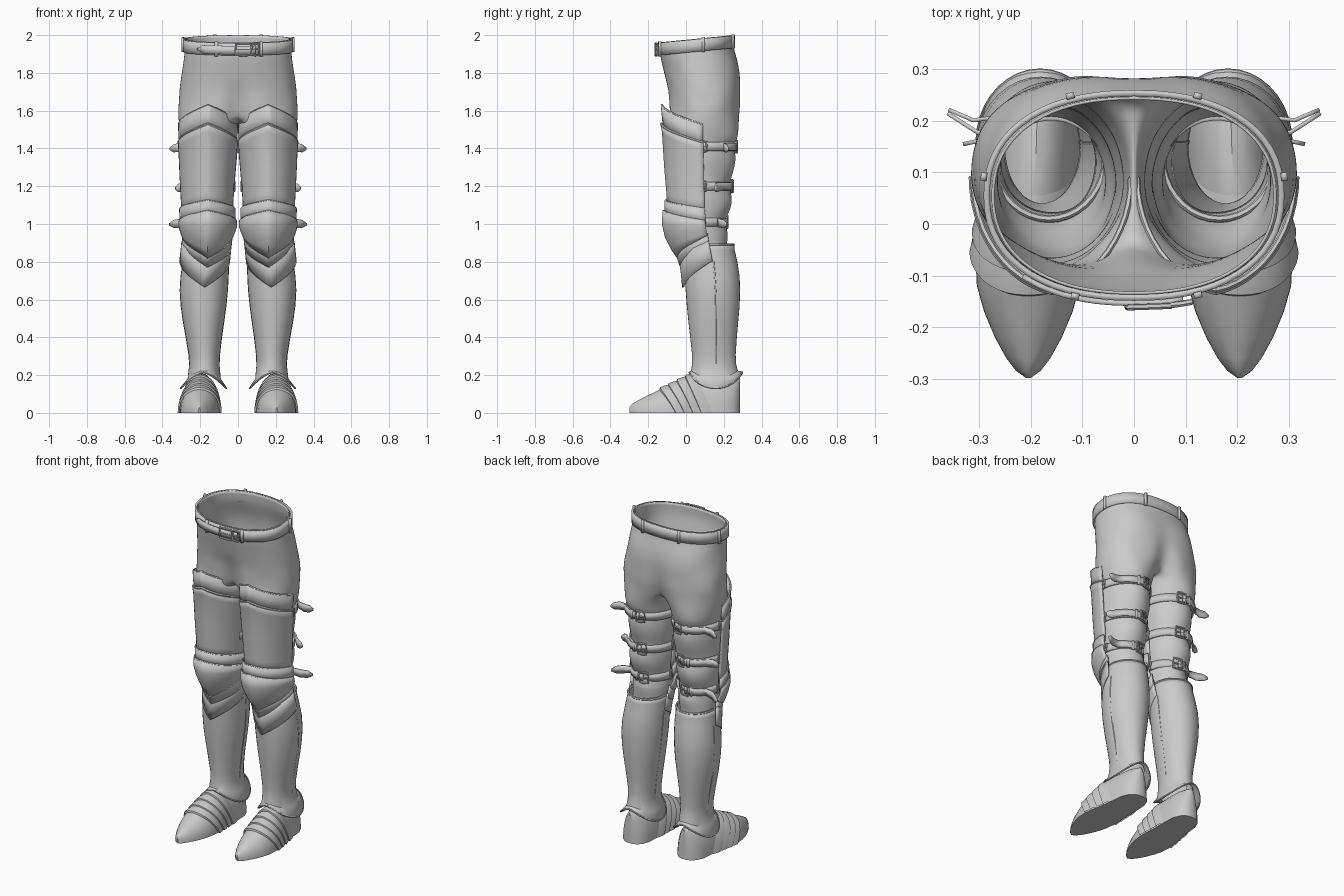
import bpy, bmesh
from math import sin, cos, pi, radians, copysign
from mathutils import Vector, noise

if "Cube" in bpy.data.objects:
    bpy.data.objects.remove(bpy.data.objects["Cube"])

grey = bpy.data.materials.new("plain grey")
grey.use_nodes = True
grey.diffuse_color = (0.6, 0.6, 0.6, 1)
grey.node_tree.nodes["Principled BSDF"].inputs["Base Color"].default_value = (0.6, 0.6, 0.6, 1)
parts = []


def finish(name, bm, solid=0, mirror=True, sub=0):
    bmesh.ops.recalc_face_normals(bm, faces=bm.faces)
    mesh = bpy.data.meshes.new(name)
    bm.to_mesh(mesh)
    bm.free()
    mesh.materials.append(grey)
    ob = bpy.data.objects.new(name, mesh)
    bpy.context.collection.objects.link(ob)
    parts.append(ob)
    if mirror:
        ob.modifiers.new("Mirror", 'MIRROR')
    if sub:
        ob.modifiers.new("Smooth", 'SUBSURF').levels = sub
        ob.modifiers["Smooth"].render_levels = sub
    if solid:
        m = ob.modifiers.new("Thickness", 'SOLIDIFY')
        m.thickness, m.offset = solid, 0
    return ob


def bridge(bm, a, b, closed):
    n = len(a)
    for i in range(n if closed else n - 1):
        j = (i + 1) % n
        bm.faces.new((a[i], a[j], b[j], b[i]))


def loft(name, rings, closed=True, loop=False, caps=False, **kw):
    bm = bmesh.new()
    rows = [[bm.verts.new(p) for p in r] for r in rings]
    for a, b in zip(rows, rows[1:]):
        bridge(bm, a, b, closed)
    if loop:
        bridge(bm, rows[-1], rows[0], closed)
    if caps:
        bm.faces.new(rows[0])
        bm.faces.new(rows[-1])
    return finish(name, bm, **kw)


def tube(name, pts, r, loop=False, **kw):
    rings, n = [], len(pts)
    for i, p in enumerate(pts):
        nxt = pts[(i + 1) % n] if loop else pts[min(i + 1, n - 1)]
        prv = pts[i - 1] if loop else pts[max(i - 1, 0)]
        t = (nxt - prv).normalized()
        u = t.cross(Vector((0.1, 0.2, 1))).normalized()
        v = u.cross(t)
        rings.append([p + r * (u * cos(k * pi / 3) + v * sin(k * pi / 3)) for k in range(6)])
    return loft(name, rings, loop=loop, caps=not loop, **kw)


def ribbon(name, pts, widths, solid=0.01, **kw):
    rings = [(p + Vector((0, 0, w / 2)), p - Vector((0, 0, w / 2))) for p, w in zip(pts, widths)]
    return loft(name, rings, closed=False, solid=solid, **kw)


def buckle(name, p, t, w, h, **kw):
    t = t.normalized() * w / 2
    up = Vector((0, 0, h / 2))
    corners = [t + up, up * 1.05, up - t, -t * 1.05, -up - t, -up * 1.05, t - up, t * 1.05]
    tube(name, [p + c for c in corners], 0.006, loop=True, **kw)
    tube(name + "_prong", [p - t, p + t], 0.004, **kw)


def oval(row, a, off=0.0):
    z, x0, x1, y0, y1 = row
    return Vector(((x0 + x1) / 2 + ((x1 - x0) / 2 + off) * cos(a),
                   (y0 + y1) / 2 + ((y1 - y0) / 2 + off) * sin(a), z))


# Trousers: half a pelvis that splits into one leg, mirrored
pelvis = [(1.975, .275, -.135, .245), (1.91, .28, -.137, .248), (1.85, .29, -.125, .27),
          (1.78, .298, -.112, .287), (1.71, .305, -.1, .297), (1.65, .312, -.093, .297),
          (1.59, .314, -.09, .291)]
thigh = [(1.50, .008, .305, -.085, .278), (1.45, .012, .30, -.085, .266), (1.41, .018, .293, -.085, .248),
         (1.36, .015, .296, -.08, .26), (1.28, .022, .292, -.075, .253), (1.20, .033, .283, -.07, .226),
         (1.14, .03, .286, -.065, .24), (1.07, .04, .28, -.06, .228), (1.01, .052, .27, -.05, .197),
         (.95, .045, .275, -.03, .226), (.88, .06, .265, 0, .21), (.80, .07, .26, .02, .22)]


def pelvis_point(row, a, off=0.0):
    z, hx, y0, y1 = row
    c, s = [copysign(abs(f) ** .88, f) for f in (cos(a), sin(a))]
    x = (hx + off) * c
    y = (y0 + y1) / 2 + ((y1 - y0) / 2 + off) * s
    if z < 1.8:  # groove between the legs
        y -= copysign(.25 * (1.8 - z), s) * max(0, 1 - abs(x) / .11) ** 2
    return Vector((x, y, z + .1 * y * min(1, max(0, (z - 1.7) / .2))))


def wrinkle(p):
    if p.z < 1.87:
        d = noise.noise(Vector((p.x * 6, p.y * 6, p.z * 20))) * .011
        p.y += d
        p.x += d if p.x > .03 else 0
    return p


bm = bmesh.new()
rows = [[bm.verts.new(wrinkle(pelvis_point(r, radians(-90 + 11.25 * j)))) for j in range(17)] for r in pelvis]
for a, b in zip(rows, rows[1:]):
    bridge(bm, a, b, False)
front, back = rows[-1][0].co, rows[-1][16].co
crotch = [bm.verts.new(back.lerp(front, k / 8) - Vector((0, 0, .03 * sin(k * pi / 8)))) for k in range(1, 8)]
ring = rows[-1] + crotch
for r in thigh:
    nxt = [bm.verts.new(wrinkle(oval(r, radians(-120 + 15 * j)))) for j in range(24)]
    bridge(bm, ring, nxt, True)
    ring = nxt
finish("trousers", bm, solid=.006, sub=2)


# Belt with loops, loose end and buckle
def waist(deg, off):
    p = pelvis_point((1.91, .28, -.137, .248), radians(deg), off)
    p.z = 1.94 + .1 * p.y
    return p


loft("belt", [[waist(d, .006) + Vector((0, 0, s * .033)) for d in range(0, 360, 6)] for s in (1, 0, -1)],
     solid=.012, mirror=False)
ribbon("belt_end", [waist(d, .017) - Vector((0, 0, .004)) for d in range(-74, -136, -4)],
       [.045] * 14 + [.02, .01], mirror=False)
for d in (8, 68, 112, 172, 250, 292):
    t = (waist(d + 1, .014) - waist(d - 1, .014)).normalized() * .008
    ribbon("belt_loop", [waist(d, .014) - t, waist(d, .014) + t], [.078] * 2, solid=.012, mirror=False)
for d, w in ((-86, .08), (-75, .035)):
    buckle("belt_buckle", waist(d, .024), waist(d + 2, 0) - waist(d - 2, 0), w, .06, mirror=False)


# Front armour plates: ridged half wraps with chevron edges
# each row: front z, side z, inner x, outer x, front y, side y
def plate_row(row, n=24):
    zf, zs, x0, x1, yf, yb = row
    pts = []
    for i in range(n + 1):
        t = 2 * i / n - 1
        a = t * pi / 2
        pts.append(Vector(((x0 + x1) / 2 + (x1 - x0) / 2 * sin(a),
                           yb - (yb - yf) * (.77 * cos(a) + .23 * (1 - abs(t))),
                           zf + (zs - zf) * abs(t))))
    return pts


def plate(name, rows, rim=0.0):
    loft(name, [plate_row(r) for r in rows], closed=False, solid=.011)
    if rim:
        tube(name + "_rim", plate_row(rows[0]), rim)


plate("upper_thigh_plate", [(1.63, 1.525, .006, .312, -.128, .09), (1.50, 1.41, .008, .308, -.116, .09)], .006)
plate("thigh_plate", [(1.53, 1.43, .004, .314, -.131, .092), (1.49, 1.39, .008, .31, -.122, .092),
                      (1.30, 1.25, .02, .304, -.11, .095), (1.16, 1.12, .03, .297, -.098, .098),
                      (1.08, 1.05, .03, .297, -.095, .1)], .007)
plate("knee_band", [(1.125, 1.08, .018, .306, -.108, .1), (1.05, 1.0, .018, .304, -.108, .105)], .005)
plate("knee_cap", [(1.07, 1.015, .011, .309, -.119, .1), (1.0, .99, .01, .311, -.122, .104),
                   (.93, .97, .016, .305, -.106, .108), (.87, .95, .025, .298, -.076, .11),
                   (.815, .935, .035, .29, -.038, .112)], .005)
plate("knee_lame", [(.87, .95, .032, .292, -.058, .115), (.77, .875, .04, .292, -.026, .125)])
plate("lower_knee_lame", [(.81, .91, .04, .294, -.032, .12), (.74, .86, .042, .299, -.022, .13),
                          (.665, .805, .047, .305, -.015, .14)])

# Shin armour with flared lower edge
shin = [(.89, .055, .275, .01, .252), (.86, .053, .28, .0, .254), (.80, .052, .288, -.004, .268),
        (.72, .054, .3, -.002, .28), (.65, .058, .304, .002, .282), (.57, .066, .299, .008, .28),
        (.49, .077, .288, .016, .273), (.40, .09, .272, .026, .265), (.31, .1, .257, .036, .259),
        (.26, .102, .254, .036, .261), (.22, .095, .263, .03, .272)]
angles = [k * pi / 18 for k in range(36)]
rings = [[oval(r, a) for a in angles] for r in shin]
hem = [oval((.215, .062, .303, .018, .297), a) - Vector((0, 0, .085 * abs(cos(a)) ** 1.5)) for a in angles]
rings[-1] = [p - Vector((0, 0, .04 * abs(cos(a)) ** 2)) for p, a in zip(rings[-1], angles)]
loft("shin_plate", rings + [hem], solid=.008)
tube("shin_hem", hem, .005, loop=True)
tube("shin_top_rim", rings[0], .007, loop=True)
for a in (.1, pi - .1):
    tube("shin_seam", [oval(r, a) for r in shin[2:-1]], .006)

# Pointed shoe: y, half width, height, centre x
shoe = [(-.299, .004, .03, .205), (-.285, .024, .048, .205), (-.26, .043, .062, .205), (-.22, .065, .084, .205),
        (-.17, .086, .108, .205), (-.12, .1, .132, .205), (-.06, .105, .16, .203), (0, .101, .19, .2),
        (.06, .093, .21, .195), (.14, .088, .21, .19), (.21, .084, .205, .188), (.255, .066, .195, .186),
        (.278, .042, .19, .185), (.287, .015, .185, .185)]


def shoe_point(y, b, off=0.0):
    y = min(max(y, shoe[0][0]), shoe[-1][0])
    for p, q in zip(shoe, shoe[1:]):
        if y <= q[0]:
            break
    f = (y - p[0]) / (q[0] - p[0])
    w, h, cx = [u + (v - u) * f for u, v in zip(p[1:], q[1:])]
    c = copysign(abs(cos(b)) ** .85, cos(b))
    height = .82 * sin(b) + .18 * (1 - abs(2 * b / pi - 1))
    return Vector((cx + (w + off) * c, y, (h + off) * height))


arch = [k * pi / 20 for k in range(21)]
loft("shoe", [[shoe_point(r[0], b) for b in arch] for r in shoe], caps=True)
for y in (-.14, -.095, -.05, -.005):
    loft("shoe_lame", [[shoe_point(y + s + .085 * (1 - sin(b)), b, off) for b in arch]
                       for s, off in ((0, .002), (.002, .012), (.03, .009), (.06, .001))], closed=False)

# Leg straps, buckles and loose ends
for row, tip in ((thigh[2], (.36, .222)), (thigh[5], (.332, .155)), (thigh[8], (.362, .215))):
    ribbon("leg_strap", [oval(row, radians(d), .009) for d in range(-10, 191, 8)], [.046] * 26)
    at, along = oval(row, radians(100), .02), oval(row, radians(95)) - oval(row, radians(105))
    buckle("leg_buckle", at, along, .05, .062)
    ribbon("strap_keeper", [oval(row, radians(d), .02) for d in (76, 82)], [.054] * 2)
    end = Vector((tip[0], tip[1], row[0] - .012))
    wrap = [oval(row, radians(d), .02) for d in range(98, 40, -8)]
    bend = wrap[-1].lerp(end, .45) - Vector((0, .012, 0))
    ribbon("strap_end", wrap + [bend, bend.lerp(end, .6), end], [.04] * len(wrap) + [.048, .042, .012], solid=.008)
    for d in (4, 176):
        buckle("side_ring", oval(row, radians(d), .014), Vector((0, 1, 0)), .03, .05)

bpy.ops.object.select_all(action='DESELECT')
for ob in parts:
    ob.select_set(True)
bpy.context.view_layer.objects.active = parts[0]
bpy.ops.object.shade_smooth_by_angle(angle=radians(35))
